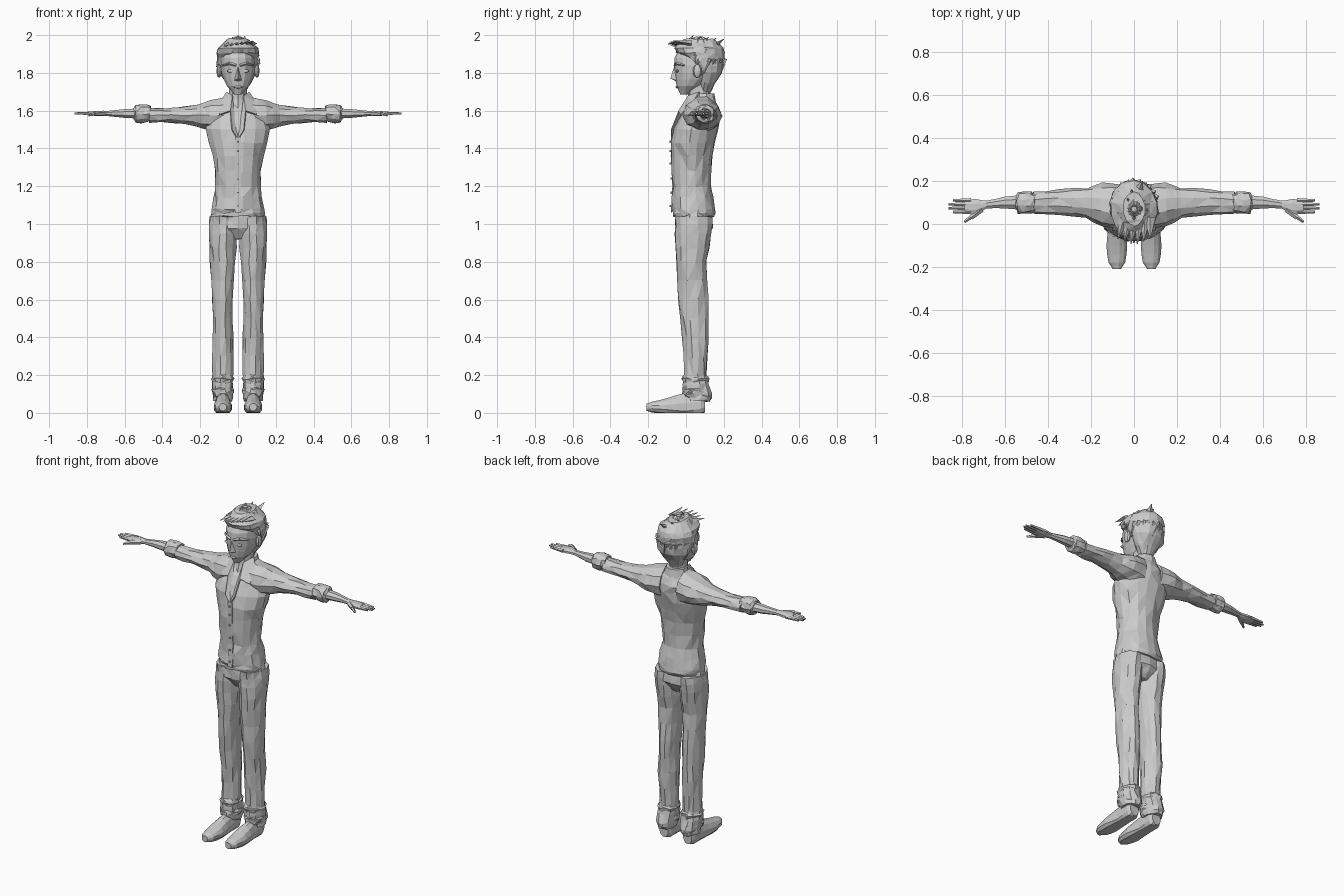
import bpy, bmesh, math, random
from mathutils import Vector, Matrix

random.seed(4)
if "Cube" in bpy.data.objects:
    bpy.data.objects.remove(bpy.data.objects["Cube"])

GREY = (0.6, 0.6, 0.6, 1)
clay = bpy.data.materials.new("light_grey")
clay.use_nodes = True
clay.diffuse_color = GREY
clay.node_tree.nodes["Principled BSDF"].inputs["Base Color"].default_value = GREY


def finish(bm, name, mirror=False, thickness=0):
    """Turn a bmesh into a flat shaded object, optionally mirrored or thickened."""
    bmesh.ops.recalc_face_normals(bm, faces=bm.faces[:])
    mesh = bpy.data.meshes.new(name)
    bm.to_mesh(mesh)
    bm.free()
    mesh.materials.append(clay)
    obj = bpy.data.objects.new(name, mesh)
    bpy.context.collection.objects.link(obj)
    if thickness:
        obj.modifiers.new("thickness", 'SOLIDIFY').thickness = thickness
    if mirror:
        obj.modifiers.new("mirror", 'MIRROR').use_mirror_merge = False


def with_midpoints(keys):
    """Insert a smoothly curved station between each pair of key stations."""
    stations = []
    for i, (here, after) in enumerate(zip(keys, keys[1:])):
        before = keys[max(i - 1, 0)]
        beyond = keys[min(i + 2, len(keys) - 1)]
        middle = [(b + c) / 2 + (b + c - a - d) / 16
                  for a, b, c, d in zip(before, here, after, beyond)]
        middle[0] = (here[0] + after[0]) / 2
        stations += [here, middle]
    return stations + [keys[-1]]


def loft(name, axis, keys, fixed=0, sides=12, jitter=0, mirror=False, floor=None):
    """Skin ellipses along an axis.

    Each key is (position, centre, fixed-side radius, centre-side radius);
    the other centre coordinate stays at the fixed value.
    """
    bm = bmesh.new()
    rings = []
    for along, centre, radius_u, radius_v in with_midpoints(keys):
        ring = []
        for i in range(sides):
            angle = math.tau * (i + 0.5) / sides
            u = fixed + radius_u * math.cos(angle)
            v = centre + radius_v * math.sin(angle)
            point = Vector({'x': (along, v, u), 'y': (u, along, v), 'z': (u, v, along)}[axis])
            point += Vector([random.uniform(-jitter, jitter) for _ in range(3)])
            if floor is not None:
                point.z = max(point.z, floor)
            ring.append(bm.verts.new(point))
        rings.append(ring)
    for low, high in zip(rings, rings[1:]):
        for i in range(sides):
            j = (i + 1) % sides
            bm.faces.new((low[i], low[j], high[j], high[i]))
    bm.faces.new(rings[0])
    bm.faces.new(rings[-1])
    # split the cloth quads so folds read as facets
    if jitter:
        bmesh.ops.triangulate(bm, faces=bm.faces[:])
    finish(bm, name, mirror)


def spike(bm, start, end, start_radius, end_radius, sides=5, flat=1.0):
    """Tapered prism between two points."""
    start, end = Vector(start), Vector(end)
    direction = end - start
    turn = direction.to_track_quat('Z', 'Y').to_matrix().to_4x4()
    place = Matrix.Translation((start + end) / 2) @ turn @ Matrix.Diagonal((1, flat, 1, 1))
    bmesh.ops.create_cone(bm, cap_ends=True, segments=sides, radius1=start_radius,
                          radius2=end_radius, depth=direction.length, matrix=place)


def blob(name, centre, size, mirror=False):
    """Small faceted ellipsoid."""
    bm = bmesh.new()
    place = Matrix.Translation(centre) @ Matrix.Diagonal((*size, 1))
    bmesh.ops.create_uvsphere(bm, u_segments=8, v_segments=6, radius=1, matrix=place)
    finish(bm, name, mirror)


def sheet(name, points, faces, mirror=False, thickness=0):
    """Thin surface from a few named corners."""
    bm = bmesh.new()
    corners = [bm.verts.new(point) for point in points]
    for face in faces:
        bm.faces.new([corners[i] for i in face])
    finish(bm, name, mirror, thickness)


# Shirt body, flared at the hem
loft("shirt", 'z', [(1.04, .04, .14, .11), (1.08, .04, .14, .12), (1.2, .03, .12, .1),
                    (1.36, .03, .135, .11), (1.5, .05, .17, .12), (1.6, .08, .14, .1),
                    (1.67, .08, .06, .06)], sides=16, jitter=.005)

# Sleeves, tapering into a loose rolled cuff
arm_height = 1.585
loft("sleeve", 'x', [(.06, .08, .1, .1), (.15, .09, .08, .1), (.22, .1, .06, .07),
                     (.35, .1, .04, .06), (.47, .1, .04, .05)],
     fixed=arm_height - .01, sides=10, jitter=.004, mirror=True)
loft("sleeve_cuff", 'x', [(.46, .1, .04, .04), (.48, .1, .05, .05), (.54, .1, .05, .05),
                          (.55, .1, .03, .03)],
     fixed=arm_height, sides=10, jitter=.005, mirror=True)

# Forearms, hands and fingers
loft("forearm", 'x', [(.48, .1, .03, .04), (.6, .1, .025, .03), (.69, .09, .015, .02),
                      (.74, .08, .015, .04), (.79, .08, .01, .03)],
     fixed=arm_height, sides=8, mirror=True)
bm = bmesh.new()
for finger in range(4):
    y = .056 + .018 * finger
    reach = .865 if finger in (1, 2) else .845
    spike(bm, (.76, y, arm_height), (reach, y, arm_height), .011, .006)
spike(bm, (.71, .07, arm_height), (.76, .03, arm_height), .015, .012)
spike(bm, (.75, .04, arm_height), (.79, .01, arm_height - .01), .011, .006)
finish(bm, "fingers", mirror=True)

# Collar band, pointed flaps and open neckline
loft("collar_band", 'z', [(1.64, .09, .08, .07), (1.69, .09, .06, .06)], sides=10)
neck_side, neck_front = (.06, .07, 1.7), (.03, .01, 1.68)
flap_inner, flap_tip, flap_outer = (.04, -.04, 1.6), (.1, -.03, 1.58), (.1, .03, 1.64)
sheet("collar_flap", [neck_side, neck_front, flap_inner, flap_tip, flap_outer],
      [(0, 1, 4), (1, 2, 3, 4)], mirror=True, thickness=.008)
sheet("neckline_edge", [neck_front, flap_inner, (.03, -.08, 1.5), (0, -.08, 1.45)],
      [(0, 1, 2), (0, 2, 3)], mirror=True, thickness=.006)

# Button strip down the front
strip_path = [Vector((0, -.08, 1.46)), Vector((0, -.08, 1.36)),
              Vector((0, -.073, 1.2)), Vector((0, -.08, 1.06))]
half_strip = Vector((.016, 0, 0))
sheet("button_strip", [p + side for p in strip_path for side in (-half_strip, half_strip)],
      [(i, i + 1, i + 3, i + 2) for i in (0, 2, 4)], thickness=.006)
bm = bmesh.new()
for upper, lower in zip(strip_path, strip_path[1:]):
    for share in (.25, .75):
        button = upper.lerp(lower, share)
        spike(bm, button, button - Vector((0, .008, 0)), .006, .006)
finish(bm, "buttons")

# Trousers: hips, legs and bunched hems
leg_x = .08
loft("trouser_hips", 'z', [(.92, .04, .06, .06), (.98, .04, .15, .1), (1.1, .04, .13, .09)],
     sides=14, jitter=.004)
loft("trouser_leg", 'z', [(.06, .07, .05, .06), (.1, .06, .055, .08), (.2, .05, .055, .06),
                          (.4, .05, .055, .07), (.6, .04, .055, .08), (.8, .03, .07, .08),
                          (.95, .04, .075, .1), (1.04, .04, .07, .1)],
     fixed=leg_x, jitter=.005, mirror=True)
for fold, z in (("lower", .12), ("upper", .18)):
    loft(fold + "_hem_fold", 'z', [(z - .03, .05, .05, .06), (z, .05, .06, .075),
                                   (z + .02, .05, .05, .06)],
         fixed=leg_x, jitter=.005, mirror=True)

# Shoes with a flat sole
loft("shoe", 'y', [(-.21, .03, .02, .02), (-.18, .03, .04, .03), (-.1, .03, .05, .05),
                   (0, .03, .04, .08), (.08, .04, .04, .07), (.1, .04, .03, .04)],
     fixed=leg_x, mirror=True, floor=0)

# Neck, head and ears
loft("neck", 'z', [(1.56, .06, .07, .08), (1.66, .07, .05, .06), (1.78, .07, .05, .06)], sides=10)
loft("head", 'z', [(1.685, -.01, .02, .02), (1.73, .02, .06, .07), (1.8, .06, .09, .12),
                   (1.88, .06, .09, .12), (1.96, .06, .06, .08)], sides=14)
blob("ear", (.1, .06, 1.81), (.014, .024, .036), mirror=True)

# Face details
bridge, nose_tip, nose_base = (0, -.06, 1.84), (0, -.083, 1.77), (0, -.05, 1.755)
sheet("nose_side", [bridge, nose_tip, (.02, -.05, 1.76), nose_base],
      [(0, 1, 2), (1, 3, 2)], mirror=True)
bm = bmesh.new()
brow_peak = (.045, -.05, 1.85)
spike(bm, (.01, -.06, 1.84), brow_peak, .007, .008, sides=4)
spike(bm, brow_peak, (.08, -.01, 1.84), .008, .004, sides=4)
finish(bm, "eyebrow", mirror=True)
blob("eye", (.04, -.046, 1.81), (.02, .008, .008), mirror=True)
blob("lips", (0, -.047, 1.725), (.024, .008, .007))

# Hair: a cap that leaves the face clear, covered by layered locks
loft("hair_cap", 'z', [(1.7, .1, .04, .03), (1.8, .12, .1, .07), (1.88, .09, .11, .11),
                       (1.93, .07, .11, .13), (1.98, .07, .05, .08)], sides=14, jitter=.004)


def scalp(azimuth, polar, lift):
    """Point on the hair surface; azimuth zero is the back of the head."""
    spread = math.sin(polar) * lift
    point = Vector((.11 * spread * math.sin(azimuth), .07 + .13 * spread * math.cos(azimuth),
                    1.865 + .12 * math.cos(polar) * lift))
    point.y, point.z = min(point.y, .208), min(point.z, 1.99)
    return point


def lock(bm, root, tip):
    spike(bm, root, tip, .026, .002, sides=4, flat=.6)


bm = bmesh.new()
for first, last, count, reach in ((.1, .95, 14, math.pi), (.5, 1.3, 18, math.pi),
                                  (1, 1.75, 14, 1.7), (1.5, 2.3, 10, 1.2)):
    for i in range(count):
        azimuth = reach * (2 * (i + .5) / count - 1)
        # locks above the forehead stop at the hairline
        end = min(last, 1.15) if abs(azimuth) > 2 else last
        swirl = random.uniform(.1, .35)
        lock(bm, scalp(azimuth, first, .95),
             scalp(azimuth + swirl, end + random.uniform(-.15, .1), random.uniform(1.03, 1.1)))
# swept fringe and raised tufts
for i in range(6):
    x = .03 * i - .075
    lock(bm, (x * .8 + .015, .03, 1.955), (x, abs(x) * .4 - .1, 1.955 + x * .2))
for i in range(5):
    x, y = .04 * math.sin(2 * i), .04 * (i + 1)
    lock(bm, (x / 2, y - .05, 1.94), (x, y, 2 - .005 * i))
finish(bm, "hair_locks")
